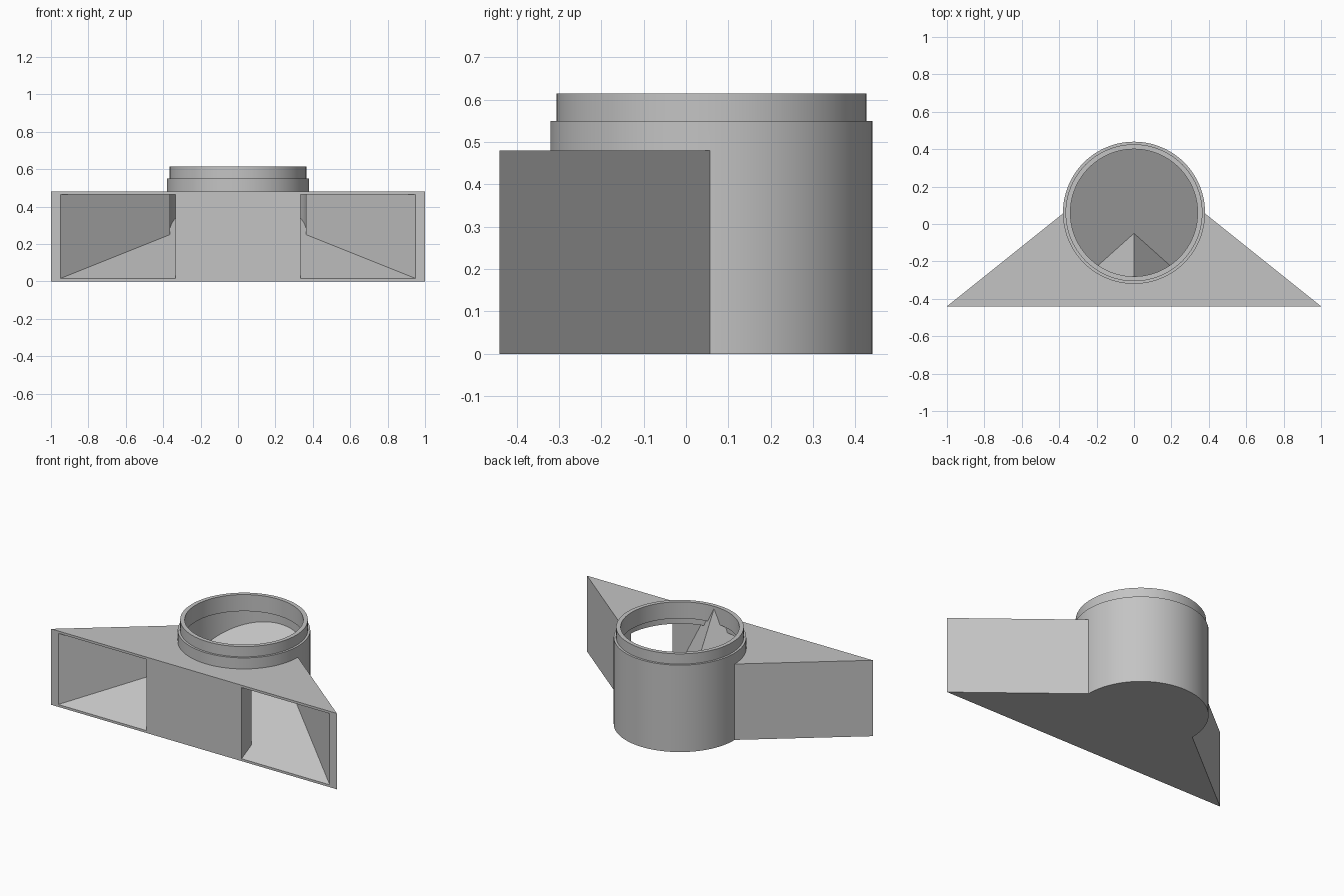
import bpy, bmesh, math
from mathutils import Matrix

cube = bpy.data.objects.get("Cube")
if cube:
    bpy.data.objects.remove(cube, do_unlink=True)

grey = bpy.data.materials.new("light_grey")
grey.use_nodes = True
grey.diffuse_color = (0.55, 0.55, 0.55, 1)
grey.node_tree.nodes["Principled BSDF"].inputs["Base Color"].default_value = (0.55, 0.55, 0.55, 1)

AXIS_Y = 0.06   # centre of the round socket


def finish(name, bm):
    bmesh.ops.recalc_face_normals(bm, faces=bm.faces)
    mesh = bpy.data.meshes.new(name)
    bm.to_mesh(mesh)
    bm.free()
    mesh.materials.append(grey)
    ob = bpy.data.objects.new(name, mesh)
    bpy.context.collection.objects.link(ob)
    return ob


def hull(name, points):
    bm = bmesh.new()
    for p in points:
        bm.verts.new(p)
    bmesh.ops.convex_hull(bm, input=bm.verts)
    bmesh.ops.dissolve_limit(bm, angle_limit=0.001, verts=bm.verts, edges=bm.edges)
    return finish(name, bm)


def prism(name, outline, z0, z1):
    """Mirrored plan outline, given for +x, extruded upward."""
    return hull(name, [(s * x, y, z) for x, y in outline for s in (1, -1) for z in (z0, z1)])


def tube(name, radius, z0, z1):
    bm = bmesh.new()
    bmesh.ops.create_cone(bm, cap_ends=True, segments=96, radius1=radius, radius2=radius,
                          depth=z1 - z0, matrix=Matrix.Translation((0, AXIS_Y, (z0 + z1) / 2)))
    return finish(name, bm)


def combine(target, tool, operation):
    mod = target.modifiers.new(operation.lower(), 'BOOLEAN')
    mod.operation = operation
    mod.solver = 'EXACT'
    mod.object = tool
    bpy.context.view_layer.objects.active = target
    bpy.ops.object.modifier_apply(modifier=mod.name)
    bpy.data.objects.remove(tool, do_unlink=True)


# Outside: triangular duct, round socket and stepped collar
body = prism("duct_body", [(1, -0.44), (0.375, AXIS_Y)], 0, 0.48)
combine(body, tube("socket", 0.38, 0, 0.55), 'UNION')
combine(body, tube("collar", 0.366, 0.5, 0.615), 'UNION')

# Hollow: flared duct, wide bore and narrower lip
hollow = prism("hollow", [(1.025, -0.5), (0.325, AXIS_Y)], -0.2, 0.465)
combine(hollow, tube("bore", 0.365, -0.2, 0.51), 'UNION')
combine(hollow, tube("lip", 0.34, 0.3, 0.7), 'UNION')

# Sloping floor left solid beneath the hollow
ramp = hull("ramp", [(x, y, z) for x in (-1.5, 1.5)
                     for y, z in ((-0.6, -0.065), (0.6, 0.535), (0.6, -0.4), (-0.6, -0.4))])
combine(hollow, ramp, 'DIFFERENCE')

# Centre panel between the two openings, and the pointed flow divider behind it
combine(hollow, prism("centre_panel", [(0.333, -0.7), (0.333, -0.34)], -0.4, 0.6), 'DIFFERENCE')
base = [(0, -0.05, 0.21), (0.33, -0.345, 0.0625), (-0.33, -0.345, 0.0625)]
divider = hull("divider", base + [(x, y, -0.4) for x, y, z in base] + [(0, -0.345, 0.71)])
combine(hollow, divider, 'DIFFERENCE')

combine(body, hollow, 'DIFFERENCE')

# Smooth the round walls, keep the edges crisp
bpy.ops.object.select_all(action='DESELECT')
body.select_set(True)
bpy.context.view_layer.objects.active = body
bpy.ops.object.shade_smooth_by_angle(angle=math.radians(25))
